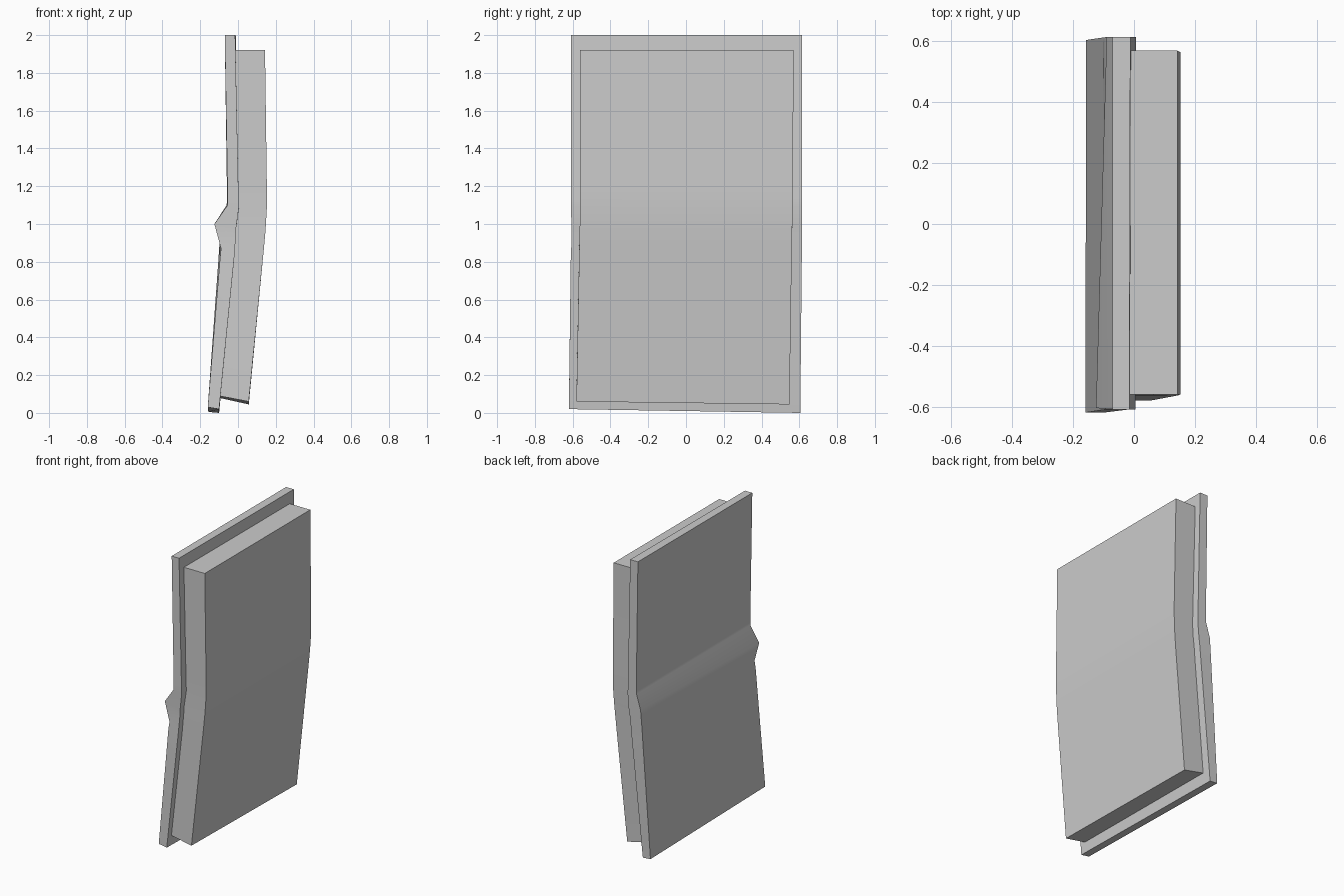
import bpy, bmesh, math

grey = bpy.data.materials.new("plain grey")
grey.diffuse_color = (0.6, 0.6, 0.6, 1)


def slab(name, front, back):
    """Loft a closed slab between two end sections.
    Each row, top to bottom: (left x, left z, right x, right z, y)."""
    bm = bmesh.new()
    rows = []
    for f, b in zip(front, back):
        rows.append([bm.verts.new(p) for p in (
            (f[0], f[4], f[1]), (f[2], f[4], f[3]),
            (b[2], b[4], b[3]), (b[0], b[4], b[1]))])
    for r, s in zip(rows, rows[1:]):
        for i in range(4):
            j = (i + 1) % 4
            bm.faces.new((r[i], s[i], s[j], r[j]))
    bm.faces.new(rows[0])
    bm.faces.new(rows[-1][::-1])
    bmesh.ops.recalc_face_normals(bm, faces=bm.faces)
    mesh = bpy.data.meshes.new(name)
    bm.to_mesh(mesh)
    bm.free()
    ob = bpy.data.objects.new(name, mesh)
    bpy.context.collection.objects.link(ob)
    mesh.materials.append(grey)
    bpy.ops.object.select_all(action='DESELECT')
    ob.select_set(True)
    bpy.context.view_layer.objects.active = ob
    bpy.ops.object.shade_smooth_by_angle(angle=math.radians(55))
    return ob


# Thin backing board: pinched outwards at the front end, a plain bend at the back end
slab("backing_board",
     [(-0.07, 2.0, -0.015, 2.0, -0.61),
      (-0.055, 1.14, 0.003, 1.14, -0.61),
      (-0.055, 1.10, 0.005, 1.09, -0.61),
      (-0.125, 1.00, -0.01, 0.98, -0.605),
      (-0.09, 0.87, -0.012, 0.93, -0.605),
      (-0.095, 0.82, -0.02, 0.82, -0.61),
      (-0.16, 0.03, -0.10, 0.02, -0.62)],
     [(-0.07, 2.0, -0.012, 2.0, 0.615),
      (-0.058, 1.14, 0.005, 1.14, 0.615),
      (-0.06, 1.10, 0.007, 1.09, 0.615),
      (-0.09, 1.00, -0.002, 0.98, 0.615),
      (-0.10, 0.87, -0.01, 0.93, 0.613),
      (-0.103, 0.82, -0.02, 0.82, 0.613),
      (-0.157, 0.005, -0.10, 0.0, 0.605)])

# Thick raised panel, seated slightly into the board
slab("raised_panel",
     [(-0.02, 1.92, 0.143, 1.92, -0.56),
      (-0.005, 1.18, 0.153, 1.18, -0.56),
      (-0.005, 1.09, 0.153, 1.09, -0.56),
      (-0.02, 0.96, 0.146, 0.97, -0.563),
      (-0.025, 0.90, 0.137, 0.87, -0.565),
      (-0.10, 0.09, 0.057, 0.06, -0.58)],
     [(-0.02, 1.92, 0.143, 1.92, 0.57),
      (-0.005, 1.18, 0.153, 1.18, 0.565),
      (-0.005, 1.09, 0.153, 1.09, 0.565),
      (-0.02, 0.96, 0.146, 0.97, 0.562),
      (-0.025, 0.90, 0.137, 0.87, 0.56),
      (-0.10, 0.08, 0.057, 0.045, 0.548)])
